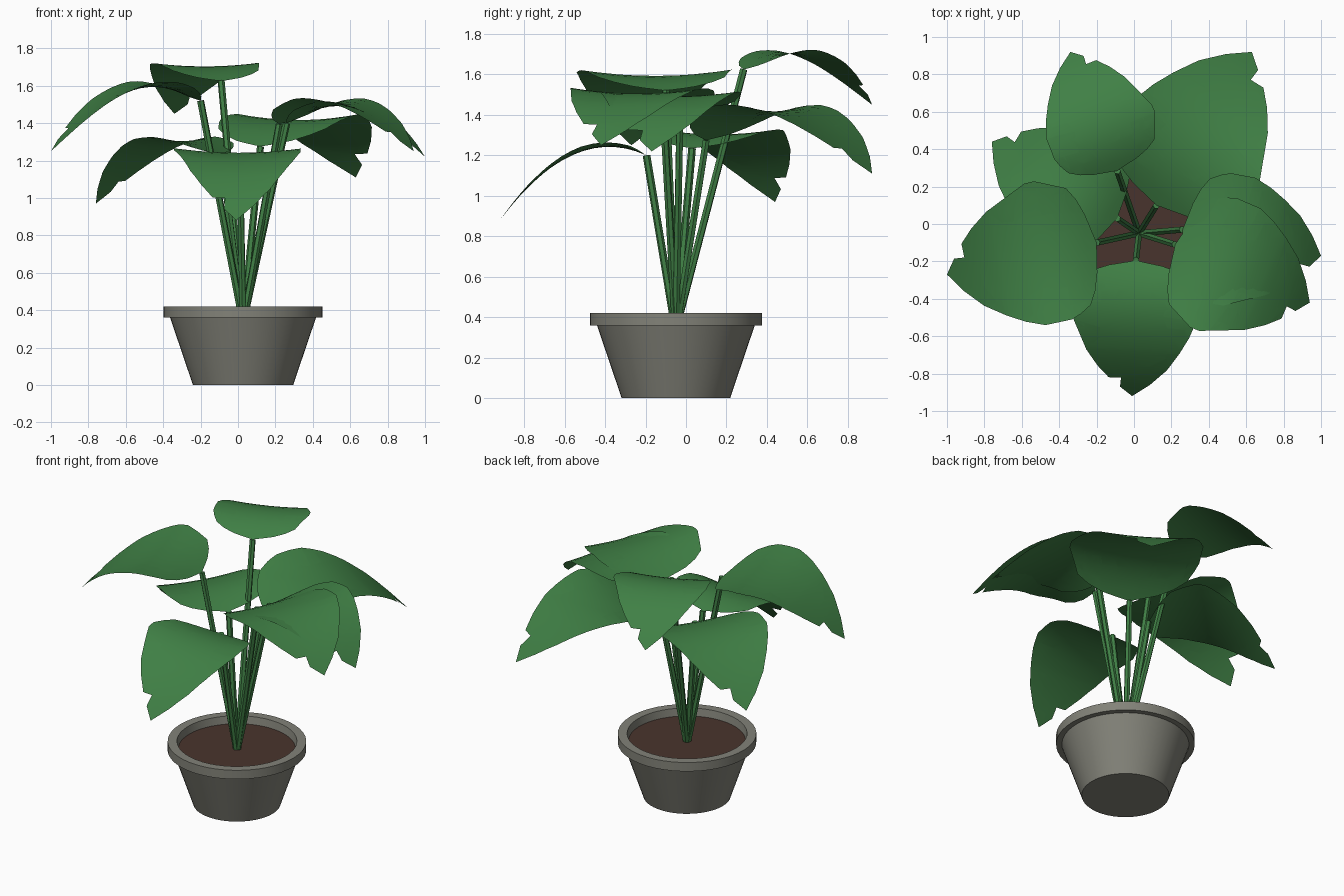
import bpy, bmesh, math
from mathutils import Vector

if "Cube" in bpy.data.objects:
    bpy.data.objects.remove(bpy.data.objects["Cube"])


def material(name, rgb):
    m = bpy.data.materials.new(name)
    m.use_nodes = True
    m.diffuse_color = (*rgb, 1)
    bsdf = next(n for n in m.node_tree.nodes if n.type == "BSDF_PRINCIPLED")
    bsdf.inputs["Base Color"].default_value = (*rgb, 1)
    return m


GREEN = material("leaf_green", (0.051, 0.216, 0.060))
STONE = material("pot_grey", (0.225, 0.225, 0.190))
SOIL = material("soil_brown", (0.066, 0.034, 0.026))


def add_object(name, bm, mat, angle):
    mesh = bpy.data.meshes.new(name)
    bm.to_mesh(mesh)
    bm.free()
    mesh.materials.append(mat)
    ob = bpy.data.objects.new(name, mesh)
    bpy.context.collection.objects.link(ob)
    bpy.ops.object.select_all(action="DESELECT")
    ob.select_set(True)
    bpy.context.view_layer.objects.active = ob
    bpy.ops.object.shade_smooth_by_angle(angle=math.radians(angle))
    return ob


CENTRE = Vector((0.027, -0.05, 0))


def lathe(name, profile, mat, steps=48):
    """Spin an (r, z) profile around the pot axis."""
    bm = bmesh.new()
    verts = [bm.verts.new(CENTRE + Vector((r, 0, z))) for r, z in profile]
    edges = [bm.edges.new(p) for p in zip(verts, verts[1:])]
    bmesh.ops.spin(bm, geom=verts + edges, cent=CENTRE, axis=(0, 0, 1),
                   angle=math.tau, steps=steps)
    bmesh.ops.remove_doubles(bm, verts=bm.verts[:], dist=0.0005)
    bmesh.ops.recalc_face_normals(bm, faces=bm.faces[:])
    return add_object(name, bm, mat, 30)


# Pot with an overhanging rim, and the soil inside
lathe("pot", [(0, 0), (0.268, 0), (0.39, 0.36), (0.425, 0.36), (0.425, 0.42),
              (0.368, 0.42), (0.358, 0.36), (0, 0.36)], STONE)
bm = bmesh.new()
bmesh.ops.create_circle(bm, cap_ends=True, segments=48, radius=0.359)
bmesh.ops.translate(bm, verts=bm.verts[:], vec=CENTRE + Vector((0, 0, 0.37)))
add_object("soil", bm, SOIL, 30)

# Notched leaf outline, base to tip: (along, across) for each half
SHOULDER = [(0.03, 0.16), (0.06, 0.25), (0.10, 0.32)]
LEFT = SHOULDER + [
    (0.16, 0.355), (0.215, 0.375), (0.20, 0.20), (0.335, 0.175), (0.36, 0.375),
    (0.46, 0.335), (0.555, 0.28), (0.57, 0.105), (0.66, 0.205), (0.75, 0.105)]
RIGHT = SHOULDER + [
    (0.15, 0.18), (0.258, 0.208), (0.26, 0.392), (0.315, 0.39), (0.365, 0.367),
    (0.41, 0.205), (0.47, 0.205), (0.545, 0.285), (0.64, 0.215), (0.71, 0.145),
    (0.71, 0.07), (0.765, 0.075)]
LENGTH = 0.82
OUTLINE = ([(0, 0)] + [(u, -v) for u, v in RIGHT] + [(LENGTH, 0)] + LEFT[::-1])
ARCH, CUP = 0.90, 0.20


def leaf(name, base, tip, width):
    """Cut a flat notched blade into strips, then arch it from base to tip."""
    base, tip = Vector(base), Vector(tip)
    run = Vector((tip.x - base.x, tip.y - base.y, 0))
    span, ahead = run.length, run.normalized()
    side = Vector((-ahead.y, ahead.x, 0))
    slope = (tip.z - base.z) / span + ARCH

    bm = bmesh.new()
    bm.faces.new([bm.verts.new((u, v, 0)) for u, v in OUTLINE])
    bmesh.ops.triangulate(bm, faces=bm.faces[:])
    cuts = [((i * LENGTH / 14, 0, 0), (1, 0, 0)) for i in range(1, 14)]
    cuts += [((0, j * 0.1, 0), (0, 1, 0)) for j in range(-3, 4)]
    for point, normal in cuts:
        bmesh.ops.bisect_plane(bm, geom=bm.verts[:] + bm.edges[:] + bm.faces[:],
                               plane_co=point, plane_no=normal, dist=0.0002)
    k = span / LENGTH
    for vert in bm.verts:
        t, v = vert.co.x / LENGTH, vert.co.y * k * width
        vert.co = base + ahead * (t * span) + side * v
        vert.co.z += span * (slope * t - ARCH * t * t) + CUP * v * v
    bmesh.ops.recalc_face_normals(bm, faces=bm.faces[:])
    if sum(f.normal.z * f.calc_area() for f in bm.faces) < 0:
        bmesh.ops.reverse_faces(bm, faces=bm.faces[:])
    return add_object(name, bm, GREEN, 60)


def stem(name, top):
    """Straight six-sided stalk from the soil to a leaf base."""
    top = Vector(top)
    out = Vector((top.x - CENTRE.x, top.y - CENTRE.y, 0)).normalized()
    foot = CENTRE + out * 0.006 + Vector((0, 0, 0.36))
    axis = top - foot
    bm = bmesh.new()
    bmesh.ops.create_cone(bm, cap_ends=True, segments=6, radius1=0.019,
                          radius2=0.019, depth=axis.length)
    bmesh.ops.rotate(bm, verts=bm.verts[:], cent=(0, 0, 0),
                     matrix=axis.to_track_quat("Z", "Y").to_matrix())
    bmesh.ops.translate(bm, verts=bm.verts[:], vec=(top + foot) / 2)
    return add_object(name, bm, GREEN, 30)


# Leaves: base point, tip point, width factor
LEAVES = {
    "front": ((0.01, -0.195, 1.20), (-0.01, -0.92, 0.88), 1.0),
    "right": ((-0.20, -0.10, 1.52), (-1.0, -0.27, 1.25), 1.0),
    "left": ((0.26, -0.03, 1.40), (1.0, -0.17, 1.22), 1.0),
    "left_front": ((0.22, -0.11, 1.395), (0.94, -0.42, 1.25), 1.0),
    "back_left": ((0.12, 0.10, 1.275), (0.63, 0.92, 1.11), 0.9),
    "back": ((-0.09, 0.285, 1.625), (-0.34, 0.92, 1.45), 0.93),
    "back_right": ((-0.09, 0.03, 1.235), (-0.76, 0.44, 0.97), 0.92),
}
for label, (base, tip, width) in LEAVES.items():
    leaf(label + "_leaf", base, tip, width)
    stem(label + "_stem", base)
